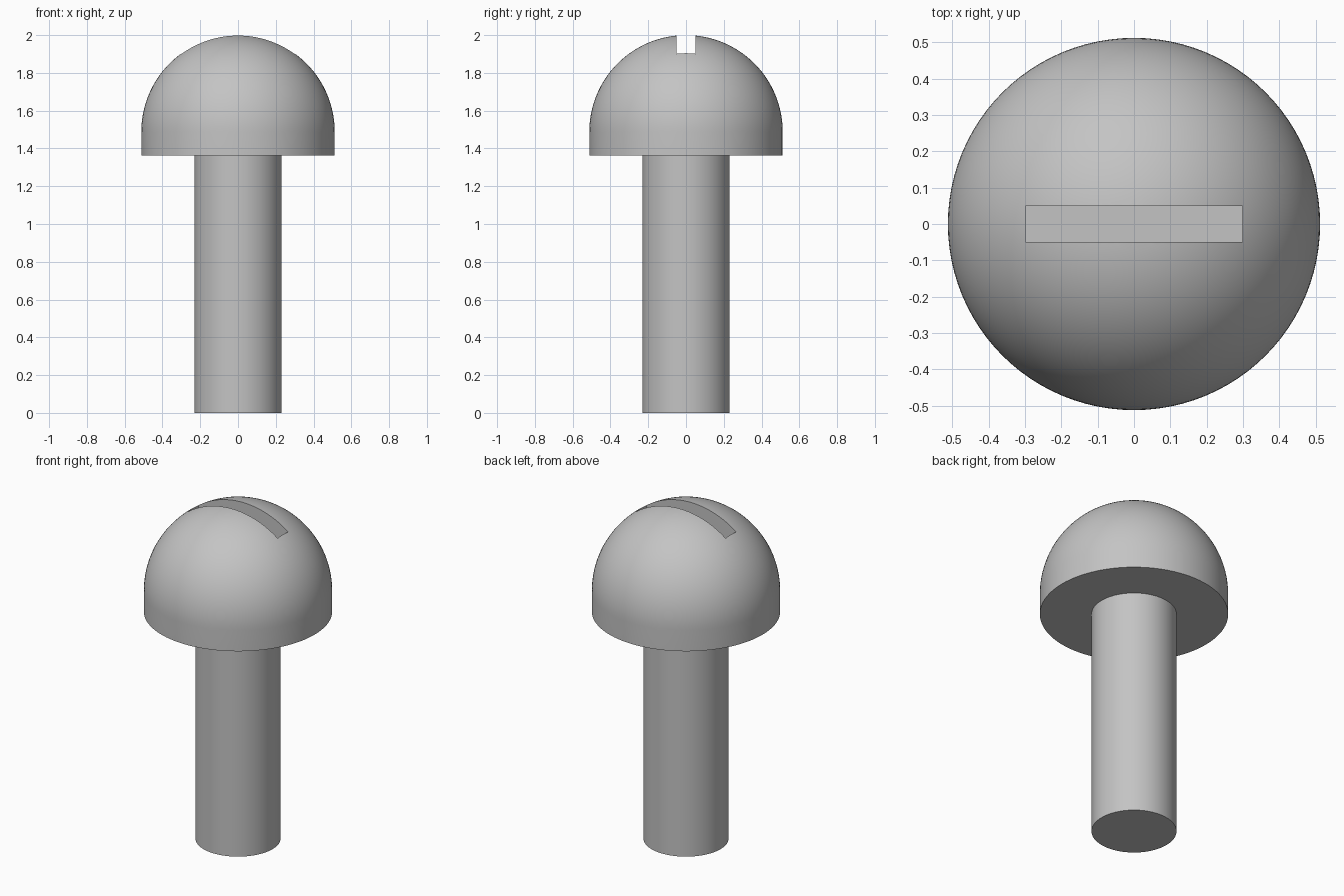
import bpy, bmesh
from math import sin, cos, pi, radians

SEGMENTS = 96
HEAD_R, SHANK_R = 0.512, 0.231
HEAD_BASE, TOP = 1.363, 2.0
DOME_Z = TOP - HEAD_R

if "Cube" in bpy.data.objects:
    bpy.data.objects.remove(bpy.data.objects["Cube"])

steel = bpy.data.materials.new("grey steel")
steel.use_nodes = True
steel.diffuse_color = (0.55, 0.55, 0.55, 1)
steel.node_tree.nodes["Principled BSDF"].inputs["Base Color"].default_value = steel.diffuse_color


def lathe(name, profile):
    """Revolve a radius/height profile around the z axis."""
    bm = bmesh.new()
    verts = [bm.verts.new((r, 0, z)) for r, z in profile]
    edges = [bm.edges.new(pair) for pair in zip(verts, verts[1:])]
    bmesh.ops.spin(bm, geom=verts + edges, cent=(0, 0, 0), axis=(0, 0, 1),
                   angle=2 * pi, steps=SEGMENTS)
    bmesh.ops.remove_doubles(bm, verts=bm.verts, dist=1e-5)
    bmesh.ops.recalc_face_normals(bm, faces=bm.faces)
    mesh = bpy.data.meshes.new(name)
    bm.to_mesh(mesh)
    bm.free()
    obj = bpy.data.objects.new(name, mesh)
    bpy.context.collection.objects.link(obj)
    mesh.materials.append(steel)
    return obj


def smooth(obj):
    bpy.ops.object.select_all(action="DESELECT")
    obj.select_set(True)
    bpy.context.view_layer.objects.active = obj
    bpy.ops.object.shade_smooth_by_angle(angle=radians(35))


# Plain cylindrical shank
shank = lathe("shank", [(0, 0), (SHANK_R, 0), (SHANK_R, HEAD_BASE), (0, HEAD_BASE)])
smooth(shank)

# Domed head with a short straight rim
STEPS = 32
dome = [(HEAD_R * cos(i * pi / 2 / STEPS), DOME_Z + HEAD_R * sin(i * pi / 2 / STEPS))
        for i in range(STEPS)]
head = lathe("head", [(0, HEAD_BASE), (HEAD_R, HEAD_BASE)] + dome + [(0, TOP)])

# Driver slot, a straight-walled pocket
SLOT_FLOOR, SLOT_TOP = 1.76, 2.1
bpy.ops.mesh.primitive_cube_add(size=1, location=(0, 0, (SLOT_FLOOR + SLOT_TOP) / 2))
cutter = bpy.context.object
cutter.name = "slot_cutter"
cutter.scale = (0.596, 0.1, SLOT_TOP - SLOT_FLOOR)
cutter.data.materials.append(steel)
cutter.hide_render = True

cut = head.modifiers.new("slot", "BOOLEAN")
cut.operation = "DIFFERENCE"
cut.solver = "EXACT"
cut.object = cutter
bpy.ops.object.select_all(action="DESELECT")
head.select_set(True)
bpy.context.view_layer.objects.active = head
bpy.ops.object.modifier_apply(modifier=cut.name)
bpy.data.objects.remove(cutter)
smooth(head)
